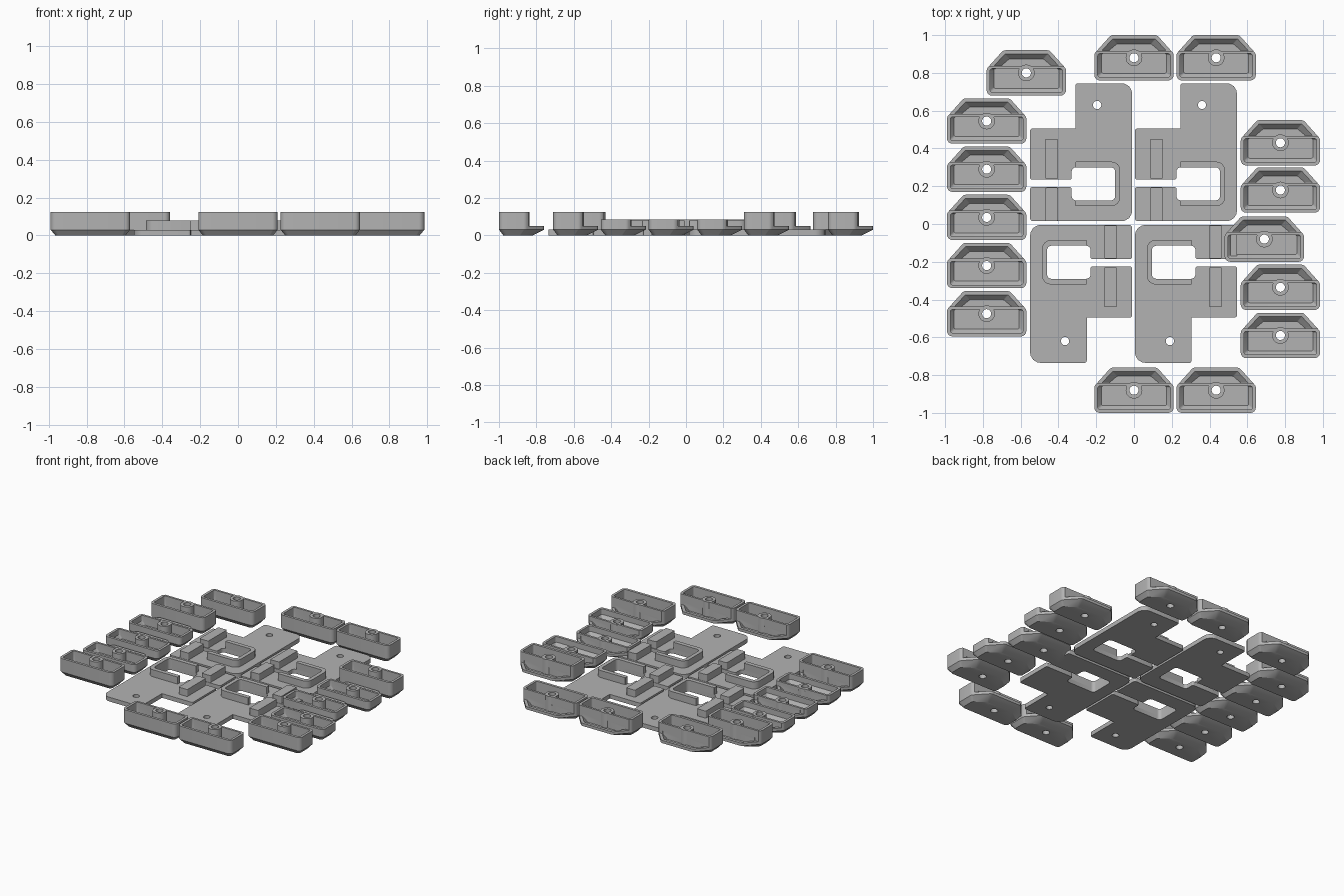
import bpy, bmesh, math
from mathutils import Vector

if "Cube" in bpy.data.objects:
    bpy.data.objects.remove(bpy.data.objects["Cube"])

grey = bpy.data.materials.new("plain grey")
grey.diffuse_color = (0.45, 0.45, 0.45, 1)
grey.use_nodes = True
grey.node_tree.nodes["Principled BSDF"].inputs["Base Color"].default_value = grey.diffuse_color


def rounded(corners, n=4):
    """Outline from (x, y, radius) corners; every corner gives n + 1 points."""
    out = []
    for i, (x, y, r) in enumerate(corners):
        p = Vector((x, y))
        a = (Vector(corners[i - 1][:2]) - p).normalized()
        b = (Vector(corners[(i + 1) % len(corners)][:2]) - p).normalized()
        half = a.angle(b) / 2
        t = r / math.tan(half)
        centre = p + (a + b).normalized() * r / math.sin(half)
        s, e = p + a * t - centre, p + b * t - centre
        for k in range(n + 1):
            f = k / n
            d = (s * (1 - f) + e * f).normalized() * r
            out.append(centre + d)
    return out


def circle(x, y, r, n=24):
    return [Vector((x + r * math.cos(k * math.tau / n), y + r * math.sin(k * math.tau / n)))
            for k in range(n)]


def rect(x0, x1, y0, y1, r):
    return rounded([(x0, y0, r), (x1, y0, r), (x1, y1, r), (x0, y1, r)])


def loft(name, layers):
    """Closed solid through (outline, z) layers."""
    bm = bmesh.new()
    rings = [[bm.verts.new((p.x, p.y, z)) for p in pts] for pts, z in layers]
    n = len(rings[0])
    for lo, hi in zip(rings, rings[1:]):
        for i in range(n):
            bm.faces.new((lo[i], lo[(i + 1) % n], hi[(i + 1) % n], hi[i]))
    bm.faces.new(rings[0][::-1])
    bm.faces.new(rings[-1])
    bmesh.ops.recalc_face_normals(bm, faces=bm.faces)
    me = bpy.data.meshes.new(name)
    bm.to_mesh(me)
    bm.free()
    me.materials.append(grey)
    ob = bpy.data.objects.new(name, me)
    bpy.context.collection.objects.link(ob)
    return ob


def combine(ob, steps):
    """Apply boolean steps, remove the helpers and return the finished mesh."""
    for op, other in steps:
        m = ob.modifiers.new(op, 'BOOLEAN')
        m.operation, m.object, m.solver = op, other, 'EXACT'
        other.hide_render = True
    bpy.context.view_layer.update()
    me = bpy.data.meshes.new_from_object(ob.evaluated_get(bpy.context.evaluated_depsgraph_get()))
    for o in [ob] + [o for _, o in steps]:
        bpy.data.objects.remove(o)
    return me


def place(name, me, x, y, turn=0):
    ob = bpy.data.objects.new(name, me)
    ob.location, ob.rotation_euler.z = (x, y, 0), turn
    bpy.context.collection.objects.link(ob)
    ob.select_set(True)
    bpy.context.view_layer.objects.active = ob


def hexagon(w, front, shoulder, back_w, back, r):
    return rounded([(-w, front, r), (w, front, r), (w, shoulder, r),
                    (back_w, back, r), (-back_w, back, r), (-w, shoulder, r)])


def cup_mesh(h):
    # Shell with a sloped underside
    outer = hexagon(0.21, -0.12, 0.022, 0.122, 0.12, 0.028)
    body = loft("cup", [(hexagon(0.185, -0.097, 0.0, 0.1, 0.06, 0.02), 0),
                        (outer, 0.03), (outer, h)])
    # Low rear lip
    step = loft("step", [(rect(-0.3, 0.3, 0.037, 0.3, 0.01), 0.05),
                         (rect(-0.3, 0.3, 0.037, 0.3, 0.01), h + 0.1)])
    # Deep front pocket
    top = rect(-0.192, 0.192, -0.102, 0.022, 0.012)
    pocket = loft("pocket", [(rect(-0.172, 0.172, -0.082, 0.022, 0.008), 0.02),
                             (top, 0.045), (top, h + 0.1)])
    # Shallow rear tray
    def tray_ring(w, bw, b):
        return rounded([(-w, 0.036, 0.003), (w, 0.036, 0.003),
                        (bw, b, 0.008), (-bw, b, 0.008)])
    tray = loft("tray", [(tray_ring(0.135, 0.09, 0.074), 0.02),
                         (tray_ring(0.172, 0.113, 0.1), 0.05),
                         (tray_ring(0.172, 0.113, 0.1), 0.07)])
    # Screw boss and bore
    boss = loft("boss", [(circle(0, 0, 0.044), 0.01), (circle(0, 0, 0.044), h)])
    bore = loft("bore", [(circle(0, 0, 0.024), -0.1), (circle(0, 0, 0.024), h + 0.1)])
    return combine(body, [('DIFFERENCE', step), ('DIFFERENCE', pocket), ('DIFFERENCE', tray),
                          ('UNION', boss), ('DIFFERENCE', bore)])


# Cups around the border, tall and short
tall, short = cup_mesh(0.125), cup_mesh(0.085)
for x, y in [(0, 0.88), (0.435, 0.88), (-0.57, 0.80), (-0.78, 0.545), (-0.78, -0.475),
             (0.775, 0.43), (0.775, -0.59), (0, -0.88), (0.435, -0.88)]:
    place("tall_cup", tall, x, y)
for x, y in [(-0.78, 0.29), (-0.78, 0.035), (-0.78, -0.22),
             (0.775, 0.18), (0.69, -0.08), (0.775, -0.335)]:
    place("short_cup", short, x, y)

# Plate: stepped outline with a slot opening into a window, local to its centre
T = 0.03
outline = rounded([(-0.27, -0.365, 0.015), (0.27, -0.365, 0.055), (0.27, 0.365, 0.055),
                   (-0.03, 0.365, 0.012), (-0.03, 0.125, 0.004), (-0.27, 0.125, 0.012),
                   (-0.27, -0.145, 0.01), (-0.05, -0.145, 0.01), (-0.05, -0.08, 0.022),
                   (0.18, -0.08, 0.022), (0.18, -0.255, 0.022), (-0.05, -0.255, 0.022),
                   (-0.05, -0.185, 0.01), (-0.27, -0.185, 0.01)])
plate = combine(loft("plate", [(outline, 0), (outline, T)]),
                [('DIFFERENCE', loft("bore", [(circle(0.085, 0.25, 0.022), -0.1),
                                              (circle(0.085, 0.25, 0.022), 0.1)]))])

# Raised collar round three sides of the window
ring = rounded([(-0.03, -0.285, 0.004), (0.207, -0.285, 0.045), (0.207, -0.05, 0.045),
                (-0.03, -0.05, 0.004), (-0.03, -0.08, 0.004), (0.18, -0.08, 0.022),
                (0.18, -0.255, 0.022), (-0.03, -0.255, 0.004)])
collar = combine(loft("collar", [(ring, T), (ring, 0.08)]), [])


# Two raised bars beside the slot
def bar_mesh(y0, y1):
    r = rect(-0.19, -0.122, y0, y1, 0.006)
    return combine(loft("bar", [(r, T), (r, 0.08)]), [])


bars = [bar_mesh(-0.14, 0.07), bar_mesh(-0.363, -0.188)]

for x, y, turn in [(-0.28, 0.38, 0), (0.275, 0.38, 0),
                   (-0.28, -0.37, math.pi), (0.275, -0.37, math.pi)]:
    place("plate", plate, x, y, turn)
    place("window_collar", collar, x, y, turn)
    for b in bars:
        place("clip_bar", b, x, y, turn)

bpy.ops.object.shade_smooth_by_angle(angle=math.radians(28))
